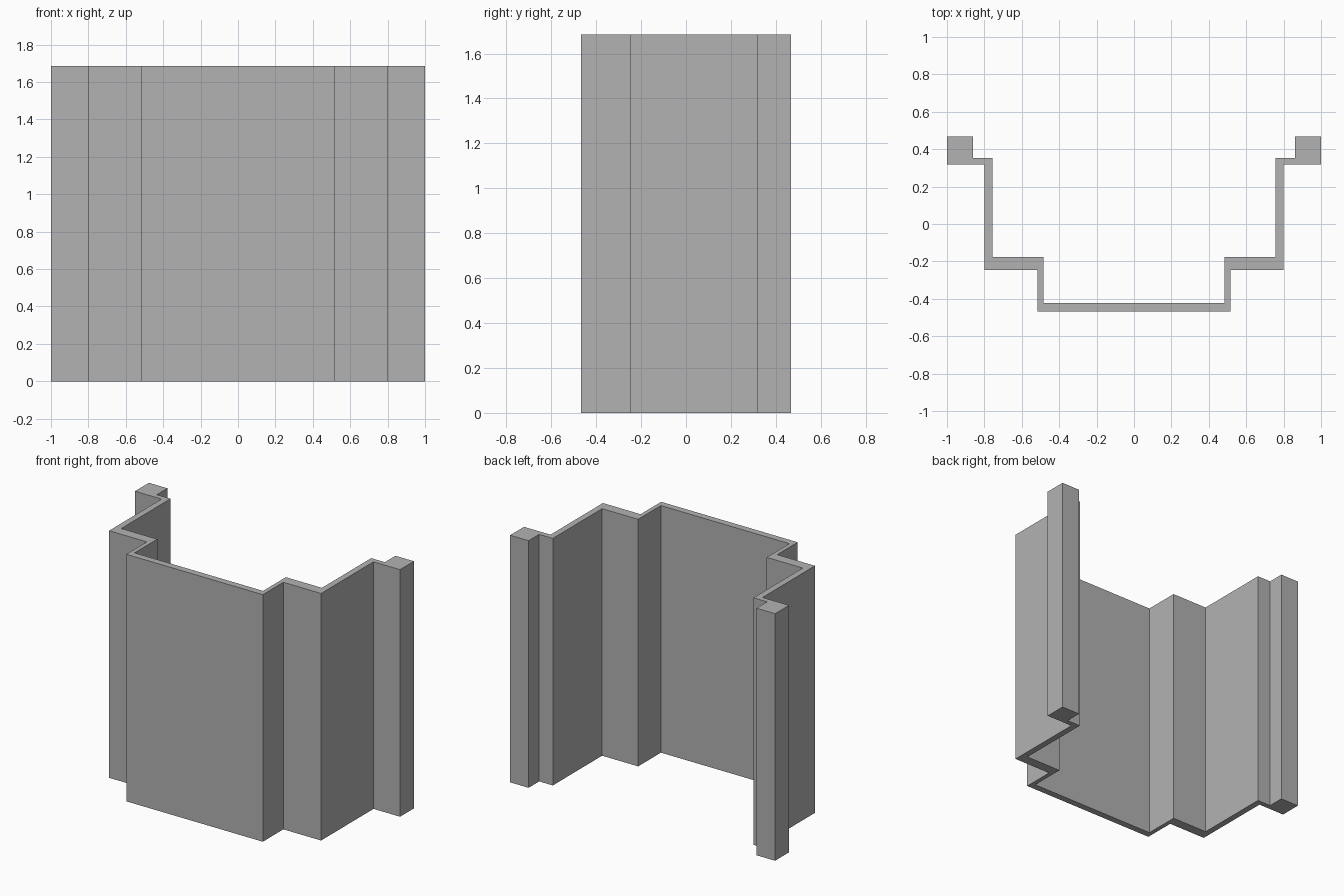
import bpy
import bmesh

cube = bpy.data.objects.get("Cube")
if cube:
    bpy.data.objects.remove(cube, do_unlink=True)

HEIGHT = 1.685

# Single plain grey
grey = bpy.data.materials.new("plain_grey")
grey.use_nodes = True
color = (0.448, 0.448, 0.448, 1)
grey.diffuse_color = color
grey.node_tree.nodes["Principled BSDF"].inputs["Base Color"].default_value = color

# Left half of the stepped wall section: outer edge, end post, inner edge
half = [
    (0.515, -0.468), (0.515, -0.247), (0.8, -0.247), (0.8, 0.318),
    (1.0, 0.318), (1.0, 0.468), (0.86, 0.468), (0.86, 0.354),
    (0.757, 0.354), (0.757, -0.177), (0.485, -0.177), (0.485, -0.422),
]
outline = half + [(-x, y) for x, y in reversed(half)]

# Extrude the closed section straight up
bm = bmesh.new()
base = bm.faces.new([bm.verts.new((x, y, 0)) for x, y in outline])
top = bmesh.ops.extrude_face_region(bm, geom=[base], use_keep_orig=True)
top_verts = [v for v in top["geom"] if isinstance(v, bmesh.types.BMVert)]
bmesh.ops.translate(bm, verts=top_verts, vec=(0, 0, HEIGHT))
bmesh.ops.recalc_face_normals(bm, faces=bm.faces)

mesh = bpy.data.meshes.new("stepped_wall")
bm.to_mesh(mesh)
bm.free()
mesh.materials.append(grey)
wall = bpy.data.objects.new("stepped_wall", mesh)
bpy.context.collection.objects.link(wall)
